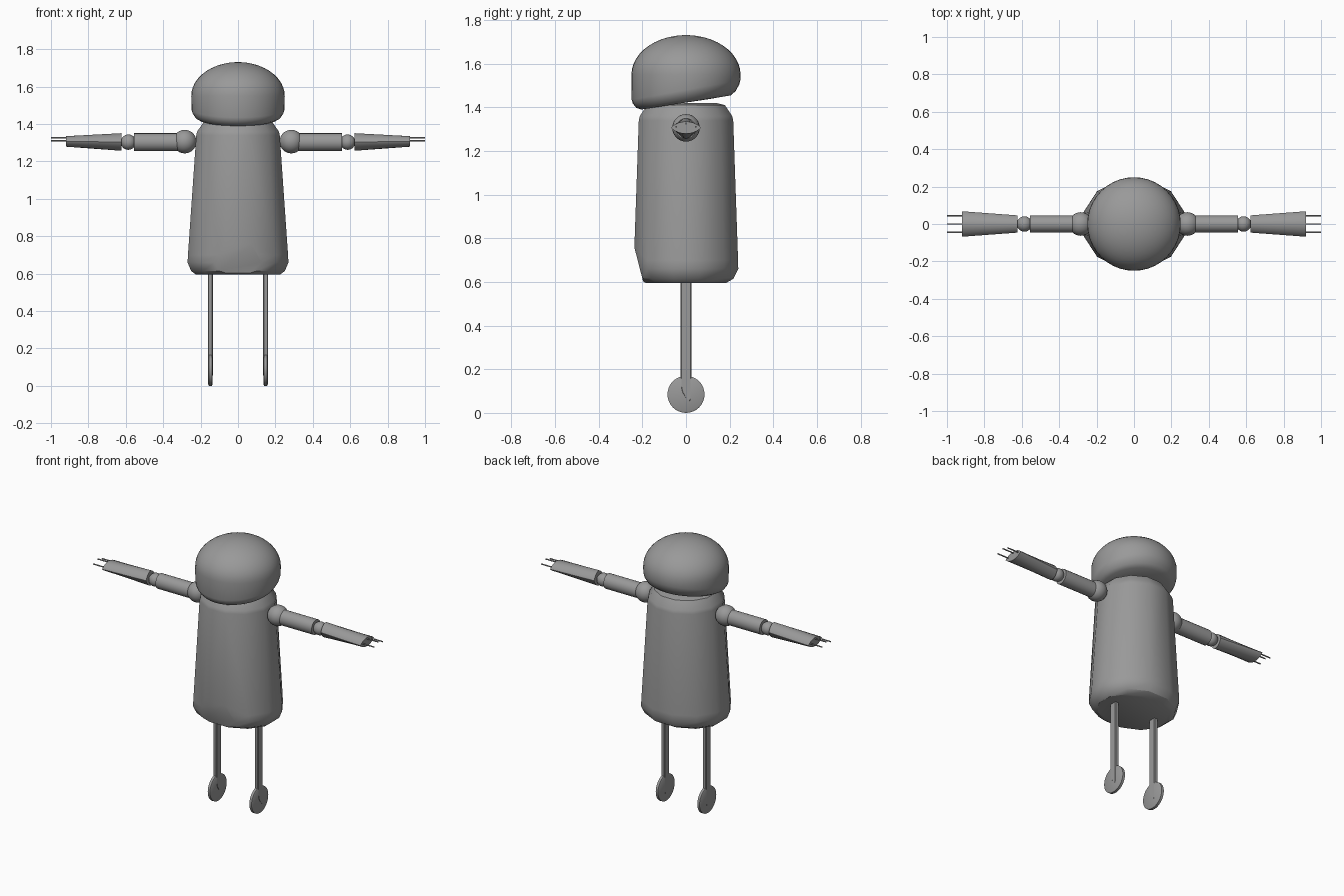
import bpy, bmesh, math
from mathutils import Vector

if "Cube" in bpy.data.objects:
    bpy.data.objects.remove(bpy.data.objects["Cube"])

grey = bpy.data.materials.new("body_grey")
grey.diffuse_color = (0.32, 0.32, 0.32, 1)
grey.use_nodes = True
grey.node_tree.nodes["Principled BSDF"].inputs["Base Color"].default_value = grey.diffuse_color


def finish(name, bm, angle=35):
    bmesh.ops.recalc_face_normals(bm, faces=bm.faces)
    me = bpy.data.meshes.new(name)
    bm.to_mesh(me)
    bm.free()
    me.materials.append(grey)
    ob = bpy.data.objects.new(name, me)
    bpy.context.collection.objects.link(ob)
    bpy.ops.object.select_all(action='DESELECT')
    ob.select_set(True)
    bpy.context.view_layer.objects.active = ob
    bpy.ops.object.shade_smooth_by_angle(angle=math.radians(angle))
    return ob


def loft(rings):
    """Skin a list of point rings and cap both ends."""
    bm = bmesh.new()
    vs = [[bm.verts.new(p) for p in r] for r in rings]
    n = len(rings[0])
    for a, b in zip(vs, vs[1:]):
        for i in range(n):
            j = (i + 1) % n
            bm.faces.new((a[i], a[j], b[j], b[i]))
    bm.faces.new(vs[0][::-1])
    bm.faces.new(vs[-1])
    return bm


def circle(n, offset=0.0):
    return [(math.cos(t), math.sin(t)) for t in
            (2 * math.pi * (i + offset) / n for i in range(n))]


# Body: tapered twelve-sided shell with a sloped cut at the lower front
levels = [(0.233, 0.190, 0.595), (0.260, 0.225, 0.615), (0.279, 0.248, 0.66),
          (0.277, 0.247, 0.70), (0.231, 0.224, 1.34), (0.226, 0.219, 1.36),
          (0.190, 0.185, 1.41), (0.150, 0.145, 1.42)]
bm = loft([[(rx * c, ry * s, z) for c, s in circle(12, 0.5)]
           for rx, ry, z in levels])
bmesh.ops.bisect_plane(bm, geom=bm.verts[:] + bm.edges[:] + bm.faces[:],
                       plane_co=(0, -0.237, 0.76),
                       plane_no=Vector((0, -0.16, -0.041)).normalized(),
                       clear_outer=True)
bmesh.ops.holes_fill(bm, edges=[e for e in bm.edges if e.is_boundary])
finish("body", bm, 32)

# Head: dome over a wall whose underside rises toward the back
under = [(0.10, 1.407, 1.437), (0.205, 1.390, 1.455), (0.228, 1.398, 1.475),
         (0.244, 1.418, 1.505), (0.249, 1.435, 1.525)]
rings = []
for r, front, back in under:
    rings.append([(r * c, r * s, front + (back - front) * (s + 1) / 2)
                  for c, s in circle(40)])
for k in range(12):
    t = math.radians(k * 7.9)
    rings.append([(0.25 * math.cos(t) * c, 0.25 * math.cos(t) * s,
                   1.55 + 0.181 * math.sin(t)) for c, s in circle(40)])
finish("head", loft(rings), 40)


def ball(name, loc, r):
    bm = bmesh.new()
    bmesh.ops.create_uvsphere(bm, u_segments=24, v_segments=14, radius=r)
    bmesh.ops.translate(bm, verts=bm.verts, vec=loc)
    finish(name, bm, 40)


def rod(name, sections, n=20, lens=False):
    """Sections along x: (x, y centre, z centre, y radius, z radius)."""
    rings = []
    for x, y, z, ry, rz in sections:
        rings.append([(x, y + ry * c, z + rz * s * (abs(s) ** 0.6 if lens else 1))
                      for c, s in circle(n)])
    finish(name, loft(rings), 40)


for side, d in (("left", 1), ("right", -1)):
    # Arm: ball joints, round upper arm, flattening forearm, three fingers
    ball(side + "_shoulder", (d * 0.285, 0, 1.306), 0.063)
    rod(side + "_upper_arm", [(d * 0.32, 0, 1.303, 0.046, 0.048),
                              (d * 0.556, 0, 1.303, 0.046, 0.048)])
    ball(side + "_elbow", (d * 0.586, 0, 1.303), 0.041)
    rod(side + "_forearm", [(d * 0.622, 0, 1.304, 0.046, 0.047),
                            (d * 0.92, 0, 1.307, 0.068, 0.028)], 24, True)
    for i, (y, z) in enumerate(((-0.045, 1.311), (0, 1.326), (0.045, 1.311))):
        rod("%s_finger_%d" % (side, i + 1),
            [(d * 0.90, y, z, 0.004, 0.004), (d * 1.0, y, z, 0.004, 0.004)], 8)

    # Leg: flat strut with a slanted lower tip
    x = d * 0.148
    outline = [(-0.025, 0.62), (-0.025, 0.12), (-0.018, 0.095),
               (0.0, 0.07), (0.02, 0.055), (0.025, 0.065), (0.025, 0.62)]
    bm = loft([[(x + o, y * s, z) for y, z in outline]
               for o, s in ((-0.0135, 0.8), (-0.009, 1), (0.009, 1), (0.0135, 0.8))])
    finish(side + "_leg", bm, 25)

    # Wheel: thin disc with a bevelled rim
    rod(side + "_wheel", [(x + o, 0, 0.085, r, r) for o, r in
                          ((-0.012, 0.077), (-0.008, 0.085),
                           (0.008, 0.085), (0.012, 0.077))], 32)
